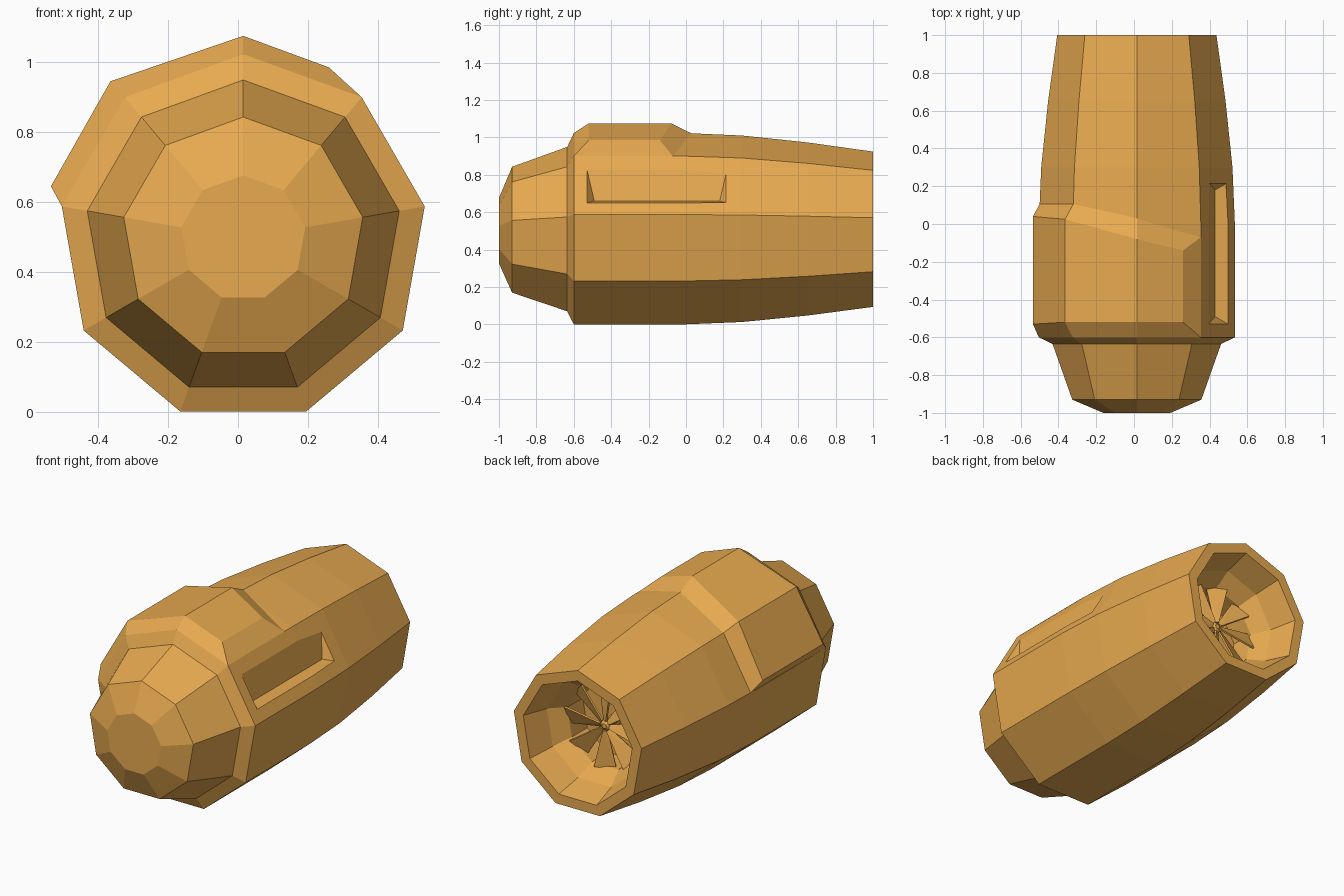
import bpy, bmesh
from math import cos, sin, radians, pi
from mathutils import Vector, Matrix

if "Cube" in bpy.data.objects:
    bpy.data.objects.remove(bpy.data.objects["Cube"])

CX, CZ, N = 0.015, 0.496, 9
BLADES = 8

paint = bpy.data.materials.new("orange_paint")
paint.diffuse_color = (0.8, 0.4, 0.08, 1)
paint.use_nodes = True
paint.node_tree.nodes["Principled BSDF"].inputs["Base Color"].default_value = paint.diffuse_color


def polar(r, deg, y):
    a = radians(deg)
    return Vector((CX + r * cos(a), y, CZ + r * sin(a)))


def finish(name, bm, recalc=True):
    if recalc:
        bmesh.ops.recalc_face_normals(bm, faces=bm.faces)
    me = bpy.data.meshes.new(name)
    bm.to_mesh(me)
    bm.free()
    me.materials.append(paint)
    ob = bpy.data.objects.new(name, me)
    bpy.context.collection.objects.link(ob)
    return ob


def loft(name, profile, sides=N):
    """Nine-sided loft along y from (y, radius) pairs, capped at both ends."""
    bm = bmesh.new()
    rings = [[bm.verts.new(polar(r, 90 + 360 * i / sides, y)) for i in range(sides)]
             for y, r in profile]
    for a, b in zip(rings, rings[1:]):
        for i in range(sides):
            j = (i + 1) % sides
            bm.faces.new((a[i], a[j], b[j], b[i]))
    bm.faces.new(rings[0])
    bm.faces.new(rings[-1])
    return finish(name, bm)


# Main shell: blunt nose, collar, tapering barrel, rear rim and exhaust cavity
shell = loft("shell", [(-1, .18), (-.93, .347), (-.635, .453), (-.6, .527), (0, .527),
                       (.3, .514), (.65, .477), (1, .428),
                       (1, .365), (.84, .32), (.74, .255), (.6, .25)])

# Wedge-shaped side vent cut into the upper right face
low, high = polar(.527, 10, 0), polar(.527, 50, 0)
out = Vector((cos(radians(30)), 0, sin(radians(30)))) * .06
pts = []
for y in (-.53, .22):
    for t in (.2, .775):
        p = low.lerp(high, t)
        p.y = y
        pts += [p, p + out]
pts += [Vector((.43, -.49, .66)), Vector((.43, .18, .66))]
bm = bmesh.new()
for p in pts:
    bm.verts.new(p)
bmesh.ops.convex_hull(bm, input=bm.verts)
cutter = finish("vent_cutter", bm)
cutter.hide_render = True
mod = shell.modifiers.new("vent", 'BOOLEAN')
mod.operation, mod.solver, mod.object = 'DIFFERENCE', 'EXACT', cutter
bpy.context.view_layer.objects.active = shell
bpy.ops.object.modifier_apply(modifier="vent")
bpy.data.objects.remove(cutter)

# Raised armour plate over the top and left: base outline and lifted outline
angles = (170, 130, 90, 50)
base_back = (.105, .105, .035, -.07)
lift = ((-.535, .645), (-.365, .945), (.015, 1.075), (.26, .985))
lift_front = (-.53, -.52, -.52, -.52)
lift_back = (.04, .025, -.08, -.14)
bm = bmesh.new()
rows = [[polar(.527, a, -.6) for a in angles],
        [Vector((x, y, z)) for (x, z), y in zip(lift, lift_front)],
        [Vector((x, y, z)) for (x, z), y in zip(lift, lift_back)],
        [polar(.523 if a > 50 else .527, a, y) for a, y in zip(angles, base_back)]]
rows = [[bm.verts.new(p) for p in row] for row in rows]
for a, b in zip(rows, rows[1:]):
    for i in range(3):
        bm.faces.new((a[i], a[i + 1], b[i + 1], b[i]))
for i in (0, 3):
    bm.faces.new([row[i] for row in rows])
bmesh.ops.recalc_face_normals(bm, faces=bm.faces)
if sum(f.normal.z for f in bm.faces) < 0:
    bmesh.ops.reverse_faces(bm, faces=bm.faces)
finish("raised_plate", bm, recalc=False)

# Turbine hub and wide pitched blades inside the exhaust
loft("turbine_hub", [(.6, .035), (.735, .035), (.75, .015)])
bm = bmesh.new()
for k in range(BLADES):
    turn = Matrix.Rotation(2 * pi * k / BLADES, 4, 'Y')
    corners = []
    for dy in (-.005, .005):
        for r, w, tilt in ((.03, .014, 30), (.25, .062, 25)):
            for s in (-1, 1):
                t = radians(-tilt)
                p = Vector((s * w * cos(t) - dy * sin(t), s * w * sin(t) + dy * cos(t), r))
                corners.append(bm.verts.new(turn @ p + Vector((CX, .74, CZ))))
    bmesh.ops.convex_hull(bm, input=corners)
finish("turbine_blades", bm)
